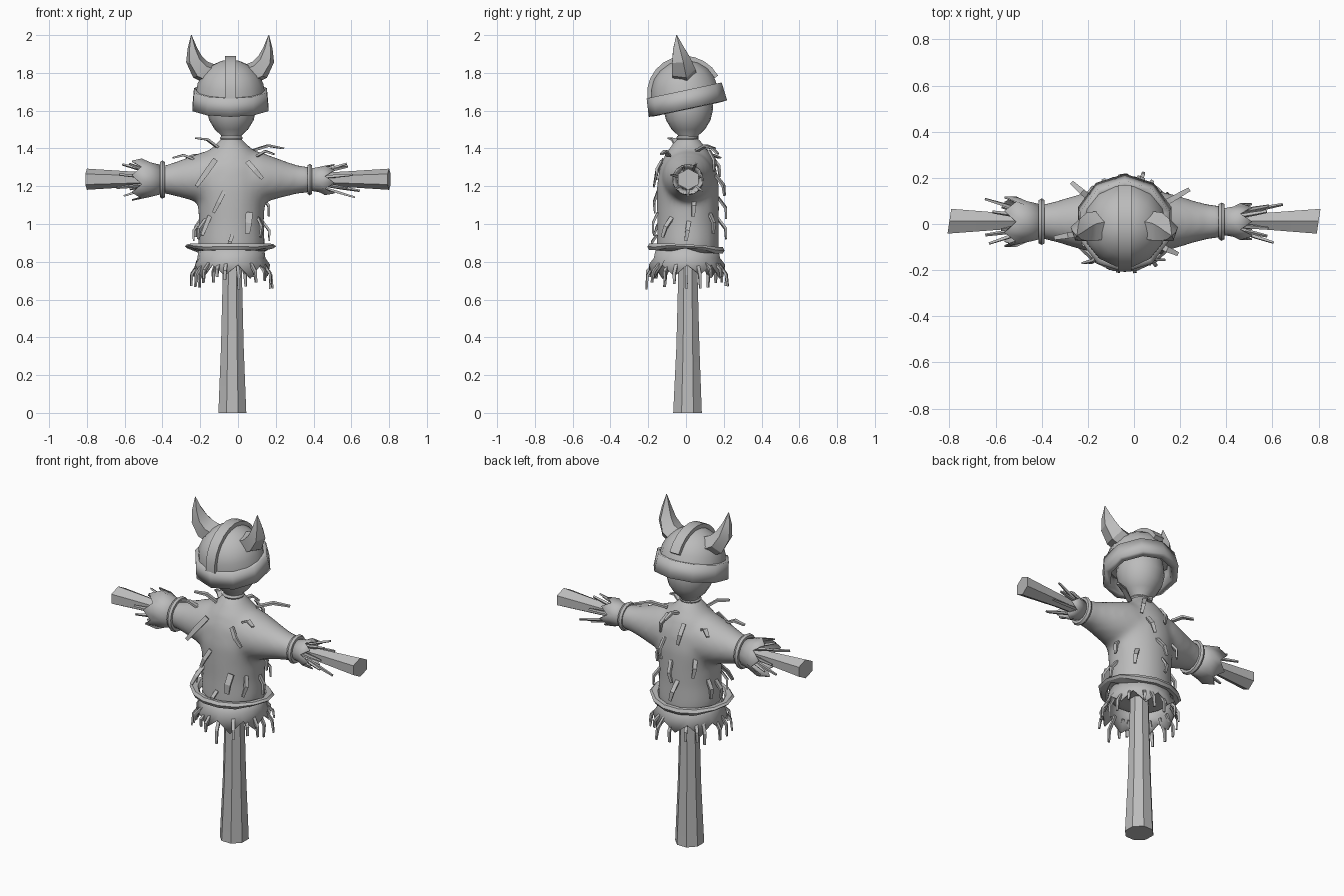
import bpy, math, random
from mathutils import Vector, Matrix

random.seed(7)
CX = -0.035          # body axis
X, Y, Z = Vector((1, 0, 0)), Vector((0, 1, 0)), Vector((0, 0, 1))

cube = bpy.data.objects.get("Cube")
if cube:
    bpy.data.objects.remove(cube)

grey = bpy.data.materials.new("plain_grey")
grey.use_nodes = True
grey.diffuse_color = (0.5, 0.5, 0.5, 1)
grey.node_tree.nodes["Principled BSDF"].inputs["Base Color"].default_value = (0.5, 0.5, 0.5, 1)


def finish(obj, name, angle=40):
    obj.name = obj.data.name = name
    obj.data.materials.append(grey)
    obj.data.shade_smooth()
    obj.data.set_sharp_from_angle(angle=math.radians(angle))
    return obj


def geometry(rings, sides, ref=Y, turn=0.0, caps=True):
    """Loft rings of (centre, half size a, half size b) along their path."""
    pts = [Vector(r[0]) for r in rings]
    verts, faces = [], []
    for i, (c, a, b) in enumerate(rings):
        t = (pts[min(i + 1, len(pts) - 1)] - pts[max(i - 1, 0)]).normalized()
        u = ref.cross(t).normalized()
        v = t.cross(u)
        for k in range(sides):
            w = 2 * math.pi * k / sides + turn
            verts.append(pts[i] + u * a * math.cos(w) + v * b * math.sin(w))
    for i in range(len(rings) - 1):
        for k in range(sides):
            j, n = i * sides, (k + 1) % sides
            faces.append((j + k, j + n, j + sides + n, j + sides + k))
    if caps:
        faces.append(tuple(reversed(range(sides))))
        faces.append(tuple(range(len(verts) - sides, len(verts))))
    return verts, faces


def build(name, verts, faces, angle=40):
    mesh = bpy.data.meshes.new(name)
    mesh.from_pydata([tuple(v) for v in verts], [], faces)
    mesh.update()
    obj = bpy.data.objects.new(name, mesh)
    bpy.context.scene.collection.objects.link(obj)
    return finish(obj, name, angle)


def loft(name, rings, sides, ref=Y, turn=0.0, caps=True, angle=40):
    return build(name, *geometry(rings, sides, ref, turn, caps), angle)


def thicken(obj, amount):
    mod = obj.modifiers.new("thickness", 'SOLIDIFY')
    mod.thickness, mod.offset = amount, -1


def torus(name, loc, major, minor, rot=(0, 0, 0), segs=16):
    bpy.ops.mesh.primitive_torus_add(location=loc, rotation=rot, major_radius=major,
                                     minor_radius=minor, major_segments=segs, minor_segments=6)
    return finish(bpy.context.object, name, 50)


def straw(name, start, end, normal, width=0.014, bulge=0.015):
    p, q, n = Vector(start), Vector(end), Vector(normal).normalized()
    mid = (p + q) / 2 + n * bulge
    loft(name, [(p, width, 0.008), (mid, width, 0.009), (q, width * 0.7, 0.006)],
         4, n, math.pi / 4, angle=20)


# Post
loft("post", [((-0.03, 0.008, 0), 0.08, 0.082), ((-0.03, 0.01, 0.35), 0.065, 0.066),
              ((-0.03, 0.01, 0.85), 0.052, 0.052)], 8, turn=math.pi / 8, angle=20)

# Shirt: torso and sleeves merged into one smooth skin
verts, faces = geometry([((CX, 0.01, z), a, b) for z, a, b in (
    (0.83, 0.17, 0.165), (0.9, 0.178, 0.165), (1.0, 0.172, 0.163), (1.1, 0.178, 0.165),
    (1.2, 0.2, 0.165), (1.3, 0.185, 0.15), (1.37, 0.14, 0.12), (1.42, 0.085, 0.085),
    (1.46, 0.05, 0.05))], 24)
for s in (-1, 1):
    sv, sf = geometry([((CX + s * d, 0.01, z), a, b) for d, z, a, b in (
        (0.02, 1.25, 0.15, 0.14), (0.14, 1.245, 0.14, 0.135), (0.22, 1.24, 0.115, 0.115),
        (0.3, 1.237, 0.09, 0.09), (0.36, 1.235, 0.074, 0.076), (0.42, 1.235, 0.07, 0.07))], 20)
    faces += [tuple(i + len(verts) for i in f) for f in sf]
    verts += sv
shirt = build("shirt", verts, faces, 180)
mod = shirt.modifiers.new("merge", 'REMESH')
mod.mode, mod.voxel_size, mod.use_smooth_shade = 'VOXEL', 0.018, True
mod = shirt.modifiers.new("soften", 'SMOOTH')
mod.factor, mod.iterations = 0.5, 8

# Ragged skirt below the belt
skirt = loft("shirt_hem", [((CX, 0.005, z), a, b) for z, a, b in (
    (0.88, 0.172, 0.165), (0.82, 0.18, 0.178), (0.75, 0.205, 0.205))], 18, caps=False)
for k, v in enumerate(skirt.data.vertices[-18:]):
    v.co.z += 0.035 if k % 2 else random.uniform(-0.04, 0)
thicken(skirt, 0.008)

# Belt with a pulled corner
belt = torus("belt", (CX - 0.005, 0, 0.87), 0.19, 0.02, (math.radians(-3), 0, 0), 14)
for v in belt.data.vertices:
    v.co.x *= 1.06
    if abs(v.co.x) > 0.19:
        v.co.x *= 1.08
        v.co.z = v.co.z * 0.6 + 0.012

# Straw under the hem
for k in range(19):
    w = 2 * math.pi * k / 19 + random.uniform(-0.1, 0.1)
    n = Vector((math.cos(w), math.sin(w), 0))
    c = Vector((CX, 0.005, 0))
    straw("hem_straw", c + n * 0.17 + Z * 0.8,
          c + n * random.uniform(0.2, 0.235) + Z * random.uniform(0.65, 0.72), n, 0.012, 0.02)

# Cuffs, wrist ties, arm sticks and hand straw
for s, side, wrist, reach, flare in ((-1, "right", -0.4, 0.145, 0.112), (1, "left", 0.38, 0.115, 0.082)):
    tie = 0.086 if s < 0 else 0.068
    torus(side + "_wrist_tie", (wrist, 0.01, 1.235), tie, 0.015, (0, math.pi / 2, 0))
    cuff = loft(side + "_cuff", [((wrist + s * reach * f, 0.01, 1.235), r, r) for f, r in (
        (0, tie - 0.01), (0.45, flare * 0.82), (1, flare))], 14, caps=False)
    for k, v in enumerate(cuff.data.vertices[-14:]):
        v.co.x += s * (0.015 if k % 2 else -0.035)
    thicken(cuff, 0.008)
    stick = loft(side + "_arm_stick", [((s * d, 0.012, 1.237), a, b) for d, a, b in (
        (0.36, 0.034, 0.034), (0.55, 0.04, 0.04), (0.8, 0.056, 0.062))], 6, angle=20)
    for v in stick.data.vertices[-6:]:
        v.co.x += (v.co.y - 0.012) * 0.15
    for k in range(7):
        w = 2 * math.pi * k / 7 + 0.2
        n = Vector((0, math.cos(w), math.sin(w)))
        o = Vector((0, 0.012, 1.237))
        straw(side + "_hand_straw", o + X * (wrist + s * 0.07) + n * 0.045,
              o + X * (s * random.uniform(0.57, 0.66)) + n * random.uniform(0.065, 0.1), n, 0.01, 0.0)

# Straw poking through the shirt: front, then shoulders
for p, q, wide in (((-0.12, -0.12, 1.34), (-0.22, -0.17, 1.2), 0.02),
                   ((0.05, -0.13, 1.33), (0.13, -0.155, 1.24), 0.018),
                   ((-0.075, -0.15, 1.17), (-0.13, -0.165, 1.06), 0.016),
                   ((0.06, -0.15, 1.06), (0.05, -0.175, 0.95), 0.026),
                   ((-0.03, -0.155, 0.94), (-0.055, -0.18, 0.87), 0.014),
                   ((-0.15, -0.11, 1.04), (-0.19, -0.17, 0.94), 0.016)):
    straw("front_straw", p, q, -Y, wide, 0.012)
for p, q in (((-0.1, -0.04, 1.4), (-0.225, -0.09, 1.455)), ((0.08, 0.06, 1.39), (0.24, 0.15, 1.40)),
             ((-0.18, 0.1, 1.34), (-0.27, 0.18, 1.35)), ((-0.23, -0.04, 1.34), (-0.345, -0.06, 1.35)),
             ((0.1, -0.09, 1.36), (0.19, -0.13, 1.37)), ((-0.02, 0.1, 1.4), (0.02, 0.17, 1.37))):
    straw("shoulder_straw", p, q, Z, 0.018, 0.02)

# Straw around the sides and back
for deg, z in ((2, 0.96), (10, 1.09), (45, 1.0), (65, 1.2), (85, 1.08), (100, 0.97),
               (110, 1.3), (60, 1.33), (135, 1.12), (160, 0.98), (180, 0.96), (215, 0.97), (330, 0.98)):
    w = math.radians(deg)
    n = Vector((math.cos(w), math.sin(w), 0))
    lean = Z.cross(n) * random.uniform(-0.04, 0.04)
    r = 0.16 if z < 1.25 else 0.13
    c = Vector((CX, 0.01, z))
    straw("side_straw", c + n * r + Z * 0.06, c + n * (r + 0.04) + lean - Z * 0.05, n, 0.016, 0.02)

# Neck tie and head
torus("neck_tie", (CX, 0.008, 1.455), 0.046, 0.014)
loft("head", [((CX, 0.012, z), r, r) for z, r in (
    (1.43, 0.045), (1.47, 0.055), (1.5, 0.088), (1.55, 0.118), (1.61, 0.132), (1.68, 0.125),
    (1.75, 0.08))], 20, angle=60)

# Helmet, built upright then tipped forward
tip = Matrix.Translation((-0.04, 0, 1.66)) @ Matrix.Rotation(math.radians(12), 4, 'X')
arc = [math.radians(d) for d in (0, 18, 36, 54, 72, 86)]
dome = loft("helmet_dome", [((0, 0, 0.03 + 0.18 * math.sin(w)), 0.183 * math.cos(w),
                            0.183 * math.cos(w)) for w in arc], 14, angle=50)
rim = loft("helmet_rim", [((0, 0, -0.05), 0.212, 0.212), ((0, 0, 0.048), 0.203, 0.203)],
           10, turn=math.pi / 10, caps=False, angle=20)
thicken(rim, 0.04)
ridge = loft("helmet_ridge", [((0, -0.185 * math.cos(w), 0.03 + 0.185 * math.sin(w)), 0.022, 0.042)
                              for w in [math.radians(d) for d in range(4, 180, 16)]],
             4, X, math.pi / 4, angle=35)
for obj in (dome, rim, ridge):
    obj.matrix_world = tip

# Horns
for s, side in ((-1, "right"), (1, "left")):
    loft(side + "_horn", [((-0.042 + s * d, y, z), a, b) for d, y, z, a, b in (
        (0.1, -0.01, 1.79, 0.06, 0.068), (0.155, -0.018, 1.815, 0.06, 0.068),
        (0.19, -0.03, 1.87, 0.047, 0.054), (0.2, -0.042, 1.93, 0.026, 0.032),
        (0.205, -0.05, 2.0, 0.002, 0.002))], 5, turn=0.3, angle=25)
